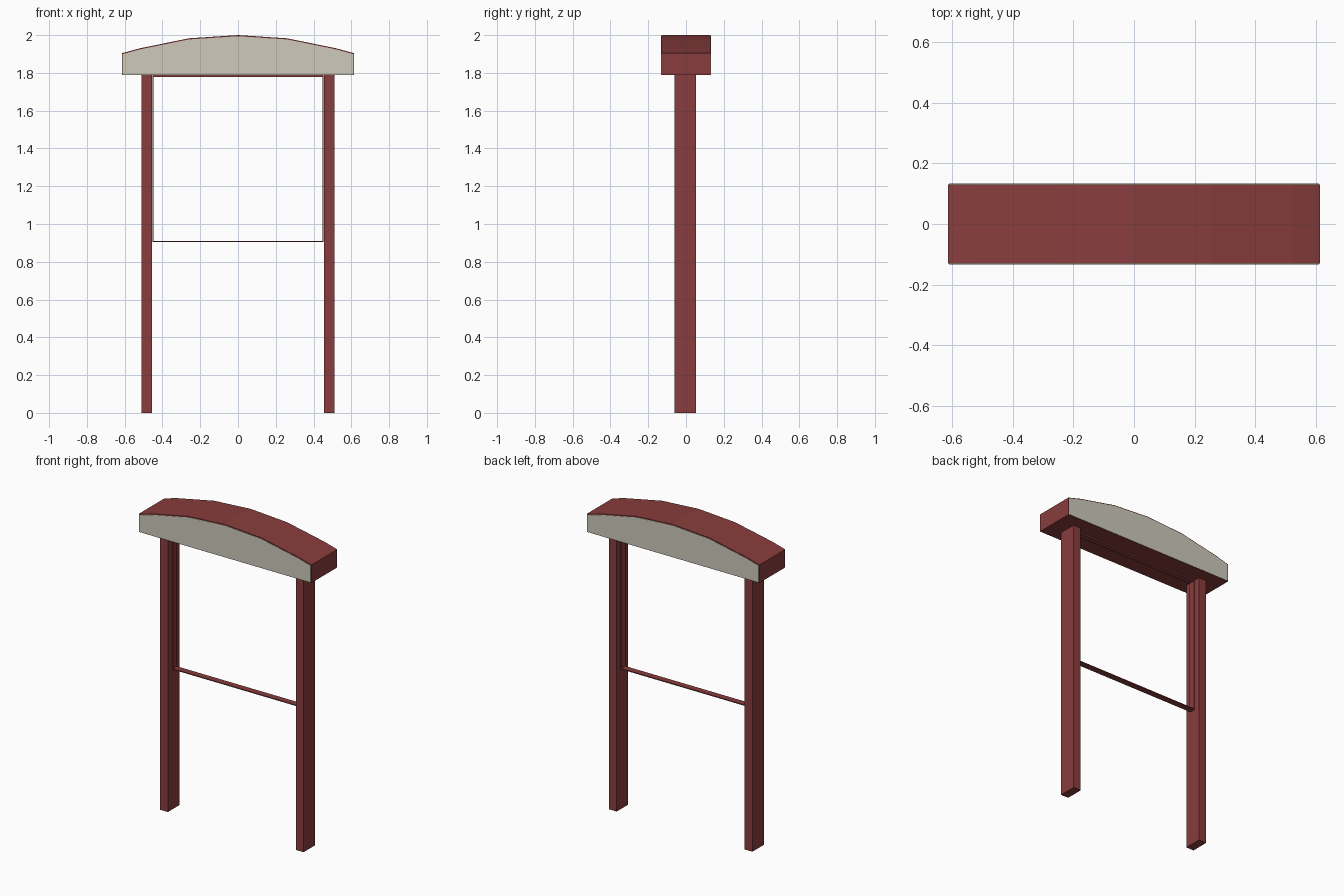
import bpy

if "Cube" in bpy.data.objects:
    bpy.data.objects.remove(bpy.data.objects["Cube"])


def material(name, rgb):
    m = bpy.data.materials.new(name)
    m.diffuse_color = (*rgb, 1)
    m.use_nodes = True
    m.node_tree.nodes["Principled BSDF"].inputs["Base Color"].default_value = m.diffuse_color
    return m


red = material("dark_red_paint", (0.25, 0.046, 0.046))
cream = material("warm_grey_panel", (0.62, 0.585, 0.50))


def prism(name, profile, y0, y1, mat):
    """Extrude an XZ outline (clockwise seen from -y) along y."""
    n = len(profile)
    verts = [(x, y, z) for y in (y0, y1) for x, z in profile]
    faces = [tuple(reversed(range(n))), tuple(range(n, 2 * n))]
    faces += [(i, (i + 1) % n, n + (i + 1) % n, n + i) for i in range(n)]
    me = bpy.data.meshes.new(name)
    me.from_pydata(verts, [], faces)
    me.materials.append(mat)
    ob = bpy.data.objects.new(name, me)
    bpy.context.collection.objects.link(ob)
    return ob


def box(name, x0, x1, y0, y1, z0, z1, mat):
    return prism(name, [(x0, z0), (x0, z1), (x1, z1), (x1, z0)], y0, y1, mat)


def arch(half, end, inset, base):
    """Shallow arched outline with a flat bottom."""
    right = [(0.26, 1.983 - inset), (0.52, 1.93 - inset), (half, end - inset)]
    left = [(-x, z) for x, z in reversed(right)]
    return [(-half, base)] + left + [(0, 2.0 - inset)] + right + [(half, base)]


# Arched canopy with pale gable plates on front and back
prism("canopy", arch(0.615, 1.904, 0, 1.788), -0.131, 0.131, red)
plate = arch(0.611, 1.905, 0.006, 1.79)
prism("front_gable_plate", plate, -0.133, -0.130, cream)
prism("back_gable_plate", plate, 0.130, 0.133, cream)

# Posts and slim side rails of the open display frame
for side, s in (("left", -1), ("right", 1)):
    a, b = sorted((s * 0.456, s * 0.511))
    box(side + "_post", a, b, -0.062, 0.054, 0, 1.789, red)
    a, b = sorted((s * 0.447, s * 0.453))
    box(side + "_frame_rail", a, b, -0.022, 0.018, 0.904, 1.789, red)

# Horizontal rails of the display frame
box("bottom_frame_rail", -0.447, 0.447, -0.022, 0.018, 0.904, 0.910, red)
box("top_frame_rail", -0.447, 0.447, -0.022, 0.018, 1.779, 1.789, red)
